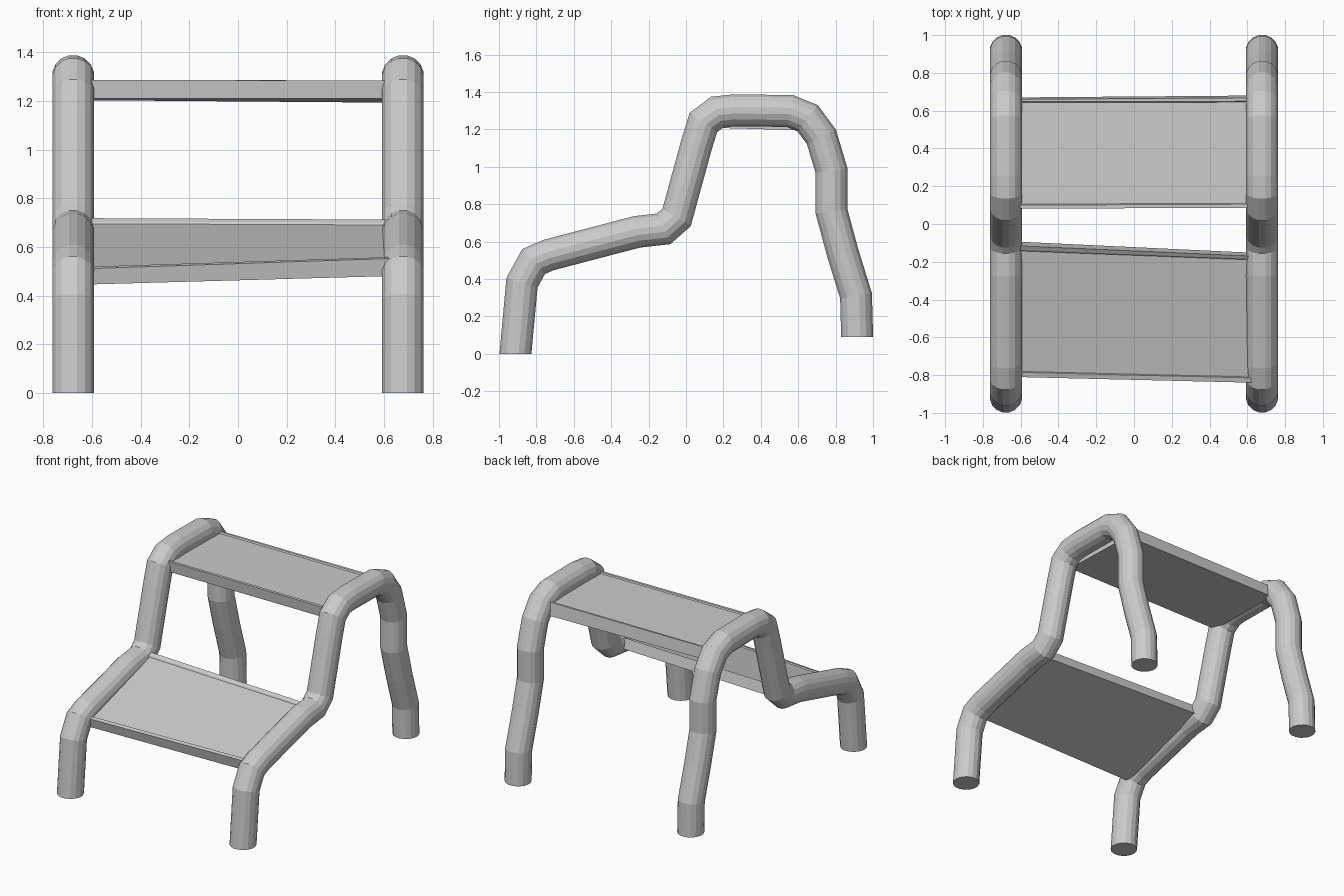
import bpy, bmesh
from math import cos, sin, pi
from mathutils import Vector

if "Cube" in bpy.data.objects:
    bpy.data.objects.remove(bpy.data.objects["Cube"])

SIDES, RADIUS, RAIL_X = 16, 0.087, 0.678

# Centre line of one side rail, as (y, z), front foot to back foot
PATH = [(-.912, 0), (-.877, .38), (-.815, .493), (-.735, .528), (-.262, .652),
        (-.12, .668), (-.05, .73), (.056, 1.117), (.093, 1.237), (.167, 1.292),
        (.26, 1.302), (.556, 1.298), (.65, 1.26), (.724, 1.16), (.778, .98),
        (.778, .762), (.837, .543), (.909, .31), (.915, .09)]


def finish(bm, name):
    bmesh.ops.recalc_face_normals(bm, faces=bm.faces)
    mesh = bpy.data.meshes.new(name)
    bm.to_mesh(mesh)
    bm.free()
    obj = bpy.data.objects.new(name, mesh)
    bpy.context.collection.objects.link(obj)
    return obj


def loft(rings, name):
    """Bridge a list of closed point rings and cap both ends."""
    bm = bmesh.new()
    rows = [[bm.verts.new(p) for p in ring] for ring in rings]
    for a, b in zip(rows, rows[1:]):
        for i in range(len(a)):
            j = (i + 1) % len(a)
            bm.faces.new((a[i], a[j], b[j], b[i]))
    bm.faces.new(rows[0])
    bm.faces.new(rows[-1])
    return finish(bm, name)


def tube(x, name):
    pts = [Vector(p) for p in PATH]
    rings = []
    for i, p in enumerate(pts):
        if i in (0, len(pts) - 1):
            normal, width = Vector((-1, 0)) if i == 0 else Vector((1, 0)), RADIUS
        else:
            d0 = (p - pts[i - 1]).normalized()
            tangent = (d0 + (pts[i + 1] - p).normalized()).normalized()
            normal = Vector((-tangent.y, tangent.x))
            width = RADIUS / d0.dot(tangent)
        ring = []
        for k in range(SIDES):
            a = 2 * pi * (k + .5) / SIDES
            q = p + normal * width * sin(a)
            ring.append((x + RADIUS * cos(a), q.x, q.y))
        rings.append(ring)
    return loft(rings, name)


def panel(left, right, name):
    return loft([[(-.625, y, z) for y, z in left],
                 [(.625, y, z) for y, z in right]], name)


# Two bent side rails
tube(-RAIL_X, "left_rail")
tube(RAIL_X, "right_rail")

# Lower step: thin slab with raised lips, slightly skewed
panel([(-.795, .445), (-.81, .51), (-.785, .518), (-.78, .51),
       (-.142, .695), (-.137, .705), (-.115, .718), (-.093, .645)],
      [(-.825, .48), (-.84, .552), (-.815, .558), (-.81, .55),
       (-.19, .69), (-.185, .70), (-.17, .712), (-.152, .64)],
      "lower_step")

# Upper step
panel([(.09, 1.21), (.082, 1.287), (.1, 1.287), (.105, 1.278),
       (.642, 1.274), (.648, 1.283), (.66, 1.284), (.67, 1.203)],
      [(.092, 1.21), (.085, 1.283), (.105, 1.284), (.11, 1.276),
       (.645, 1.274), (.65, 1.283), (.668, 1.284), (.68, 1.193)],
      "upper_step")
